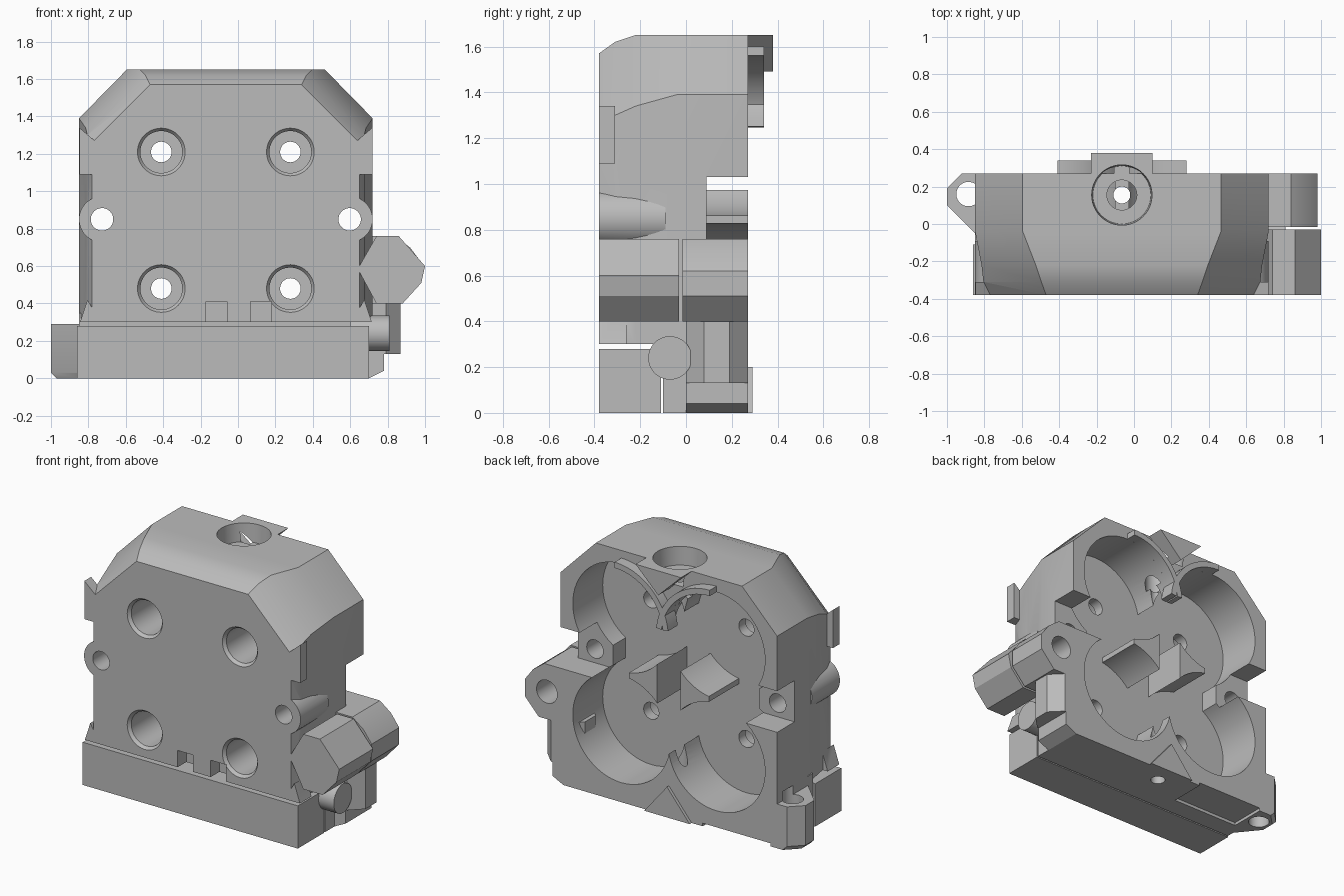
import bpy, bmesh, math

cube = bpy.data.objects.get("Cube")
if cube:
    bpy.data.objects.remove(cube, do_unlink=True)

grey = bpy.data.materials.new("plain grey")
grey.use_nodes = True
grey.diffuse_color = (0.5, 0.5, 0.5, 1)
grey.node_tree.nodes["Principled BSDF"].inputs["Base Color"].default_value = (0.5, 0.5, 0.5, 1)

CX, CZ = -0.065, 0.845          # centre of the gear chamber
GX, GZ = 0.345, 0.365           # gear axis offsets
FRONT, BACK, FLOOR = -0.38, 0.27, -0.04
SIDES = (-1, 1)


def loft(name, rings):
    """Skin a list of closed rings of 3D points and cap both ends."""
    bm = bmesh.new()
    loops = [[bm.verts.new(p) for p in ring] for ring in rings]
    n = len(loops[0])
    for a, b in zip(loops, loops[1:]):
        for i in range(n):
            j = (i + 1) % n
            bm.faces.new((a[i], a[j], b[j], b[i]))
    bm.faces.new(loops[0])
    bm.faces.new(loops[-1])
    bmesh.ops.recalc_face_normals(bm, faces=bm.faces)
    mesh = bpy.data.meshes.new(name)
    bm.to_mesh(mesh)
    bm.free()
    ob = bpy.data.objects.new(name, mesh)
    bpy.context.collection.objects.link(ob)
    mesh.materials.append(grey)
    return ob


def place(p, t, axis):
    a, b = p
    return {"X": (t, a, b), "Y": (a, t, b), "Z": (a, b, t)}[axis]


def prism(name, pts, lo, hi, axis="Y"):
    return loft(name, [[place(p, t, axis) for p in pts] for t in (lo, hi)])


def circle(c, r, n=48, turn=0.0):
    return [(c[0] + r * math.cos(turn + math.tau * i / n),
             c[1] + r * math.sin(turn + math.tau * i / n)) for i in range(n)]


def rod(name, c, r, lo, hi, axis="Y", r2=None, n=48, turn=0.0):
    ends = ((lo, r), (hi, r if r2 is None else r2))
    return loft(name, [[place(p, t, axis) for p in circle(c, rr, n, turn)] for t, rr in ends])


def box(name, x0, x1, y0, y1, z0, z1):
    return prism(name, [(x0, z0), (x1, z0), (x1, z1), (x0, z1)], y0, y1)


def combine(target, tool, operation):
    tool.hide_render = True
    mod = target.modifiers.new("combine", "BOOLEAN")
    mod.operation, mod.solver, mod.object = operation, "EXACT", tool
    bpy.context.view_layer.objects.active = target
    bpy.ops.object.modifier_apply(modifier=mod.name)
    bpy.data.objects.remove(tool, do_unlink=True)


def section(y, half, top_half, top, shoulder):
    return [(CX + sx, y, z) for sx, z in (
        (-half, 0.30), (half, 0.30), (half, shoulder),
        (top_half, top), (-top_half, top), (-half, shoulder))]


# Housing shell with tapered front
body = loft("housing", [
    section(FRONT, 0.715, 0.405, 1.57, 1.26),
    section(-0.31, 0.74, 0.43, 1.62, 1.30),
    section(-0.22, 0.75, 0.46, 1.65, 1.34),
    section(-0.04, 0.785, 0.53, 1.65, 1.39),
    section(BACK, 0.785, 0.53, 1.65, 1.39)])

# Foot, mounting lug and retaining tabs
adds = [
    prism("foot", [(-0.85, 0), (0.70, 0), (0.70, 0.35), (-0.85, 0.35)], -0.10, BACK),
    prism("foot_end", [(0.6, 0), (0.70, 0), (0.78, 0.04), (0.78, 0.13), (0.6, 0.13)], 0, BACK),
    loft("lug", [[(x, y, z) for x, y in ((-0.53, BACK), (-0.92 + k, BACK), (-1 + k, 0.19),
                                         (-1 + k, 0.10), (-0.84, -0.06), (-0.53, -0.06))]
                 for z, k in ((0, 0.03), (0.03, 0), (0.29, 0))]),
    prism("top_tab", [(CX - 0.165, 1.65), (CX, 1.49), (CX + 0.165, 1.65)], 0.2, 0.38),
    prism("bottom_tab", [(CX - 0.165, 0), (CX + 0.165, 0), (CX, 0.20)], 0.2, 0.29),
]
for s in SIDES:
    # Side bosses, front ears and lower gussets
    adds.append(rod("side_boss", (CX + s * 0.662, 0.85), 0.123, FRONT, -0.09))
    e0, e1 = CX + s * 0.69, CX + s * 0.783
    adds.append(prism("ear", [(e0, 1.09), (e1, 1.09), (e1, 1.34), (e0, 1.26)], FRONT, -0.31))
    adds.append(prism("gusset", [(CX + s * 0.67, 0.30), (CX + s * 0.78, 0.30),
                                 (CX + s * 0.74, 0.42)], FRONT, -0.26))
for part in adds:
    combine(body, part, "UNION")

# Openings: gear chamber, screws, side notches
cuts = [box("centre_channel", CX - 0.085, CX + 0.085, FLOOR, 0.5, CZ - GZ, CZ + GZ)]
for s in SIDES:
    for v in SIDES:
        c = (CX + s * GX, CZ + v * GZ)
        cuts += [rod("gear_pocket", c, 0.352, FLOOR, 0.265 + 0.2, n=64),
                 rod("screw_rim", c, 0.135, FRONT - 0.01, FRONT + 0.02, r2=0.112),
                 rod("screw_well", c, 0.112, FRONT - 0.02, -0.11),
                 rod("screw_hole", c, 0.055, FRONT - 0.03, 0.1)]
    xs = sorted((CX + s * 0.29, CX + s * 0.53))
    cuts.append(box("side_gap", *xs, FLOOR, 0.5, CZ - 0.07, CZ + 0.07))
    xs = sorted((CX + s * 0.30, CX + s * 1.0))
    cuts.append(box("side_notch", *xs, 0.09, 0.5, 0.76, 1.03))
    cuts.append(rod("side_hole", (CX + s * 0.662, 0.85), 0.06, -0.5, 0.5))
    # Small recesses at the lower front
    m = 0.004 + s * 0.12
    cuts.append(box("front_recess", m - 0.056, m + 0.056, -0.5, -0.29, 0.2, 0.41))

# Feed path down the middle and lug hole
feed = (CX, 0.155)
cuts += [rod("feed_mouth", feed, 0.155, 1.53, 1.66, "Z", r2=0.162),
         rod("feed_seat", feed, 0.08, 1.38, 1.55, "Z"),
         rod("feed_hole", feed, 0.045, -0.1, 1.45, "Z"),
         rod("lug_hole", (-0.885, 0.16), 0.065, -0.1, 0.35, "Z"),
         box("foot_relief", -0.80, -0.31, 0.03, 0.5, -0.1, 0.02)]
for tool in cuts:
    combine(body, tool, "DIFFERENCE")

parts = [body]

# Raised arc ribs on the back around the upper pockets
for s, label in zip(SIDES, ("right", "left")):
    angles = [math.radians(6 + 84 * i / 20) for i in range(21)]
    arc = [(CX + s * (GX - r * math.cos(a)) , CZ + GZ + r * math.sin(a))
           for r, seq in ((0.352, angles), (0.39, angles[::-1])) for a in seq]
    rib = prism("arc_rib_" + label, arc, 0.24, 0.34)
    combine(rib, rod("feed_clear", feed, 0.155, 1.53, 1.7, "Z"), "DIFFERENCE")
    parts.append(rib)

# Separate clamp bar in front of the foot
parts.append(box("clamp_bar", -0.86, 0.70, FRONT, -0.11, 0, 0.28))

# Hinge arm in two lengths, the rear one bored
parts.append(prism("hinge_front", [(0.64, 0.585), (0.74, 0.76), (0.86, 0.76), (1.0, 0.60),
                                   (0.98, 0.51), (0.88, 0.40), (0.74, 0.40)], FRONT, -0.03))
hinge = prism("hinge_rear", [(0.69, 0.40), (0.69, 0.76), (0.84, 0.76), (0.92, 0.70),
                             (0.98, 0.62), (0.98, 0.51), (0.88, 0.40)], -0.015, BACK)
combine(hinge, rod("hinge_bore", (0.82, 0.58), 0.075, 0.05, 0.5), "DIFFERENCE")
parts.append(hinge)

# Post and cross pin below the hinge
parts.append(rod("hinge_post", (0.735, 0.135), 0.146, 0.13, 0.41, "Z", n=8, turn=math.pi / 8))
parts.append(rod("cross_pin", (-0.07, 0.24), 0.095, 0.60, 0.81, "X"))

# Crisp edges with smooth curved walls
for ob in parts:
    bpy.ops.object.select_all(action="DESELECT")
    ob.select_set(True)
    bpy.context.view_layer.objects.active = ob
    bpy.ops.object.shade_smooth_by_angle(angle=math.radians(25))
